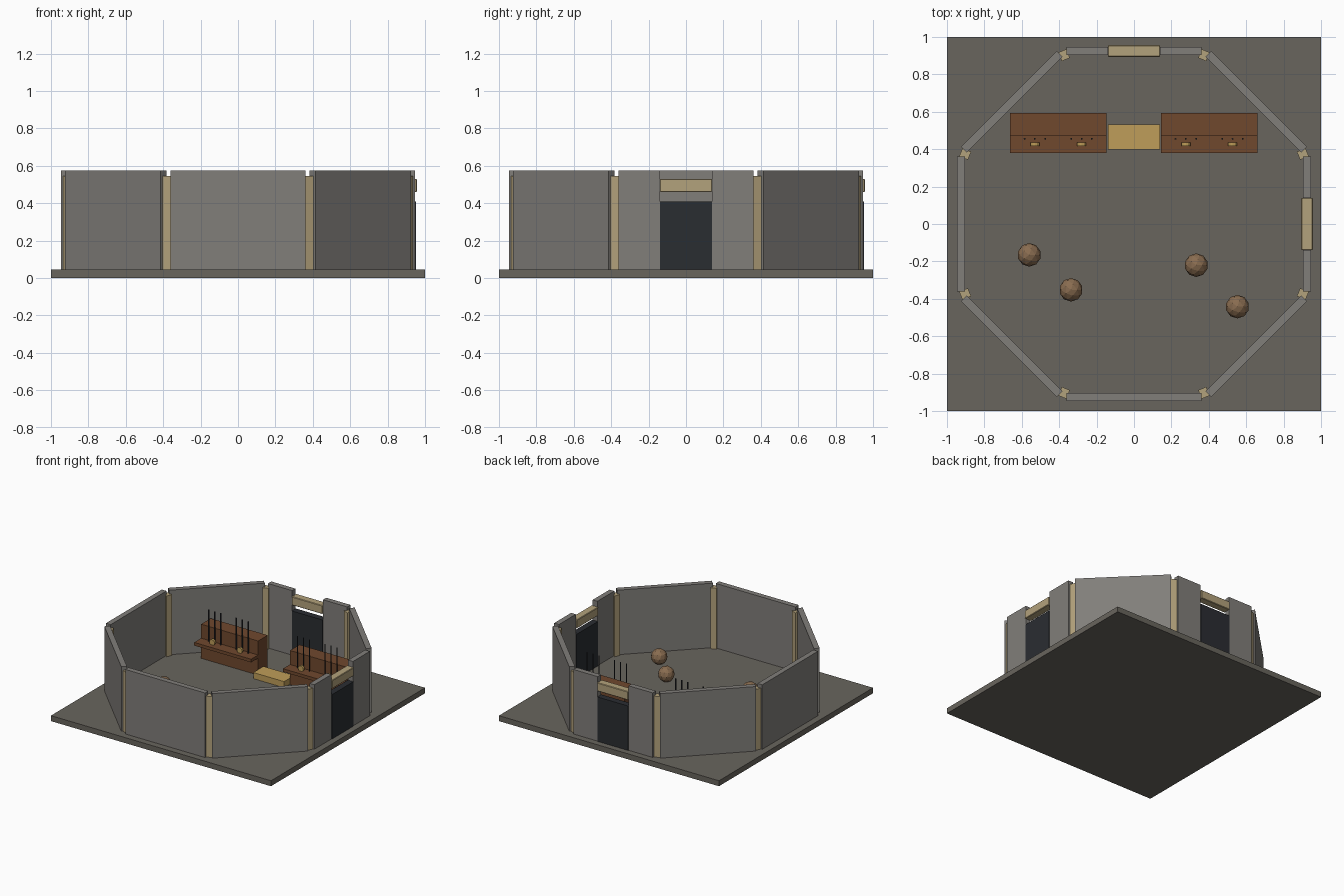
import bpy
from math import sin, cos, pi, radians

if "Cube" in bpy.data.objects:
    bpy.data.objects.remove(bpy.data.objects["Cube"])


def material(name, rgb):
    m = bpy.data.materials.new(name)
    m.diffuse_color = (*rgb, 1)
    m.use_nodes = True
    m.node_tree.nodes["Principled BSDF"].inputs["Base Color"].default_value = m.diffuse_color
    return m


STONE = material("stone", (0.22, 0.21, 0.195))
FLOOR = material("floor_stone", (0.14, 0.13, 0.11))
TAN = material("tan", (0.45, 0.36, 0.20))
DARK = material("dark", (0.023, 0.026, 0.031))
WOOD = material("wood", (0.16, 0.065, 0.027))
GOLD = material("gold", (0.52, 0.34, 0.10))
CLAY = material("clay", (0.25, 0.15, 0.08))

BASE = 0.045   # floor top
TOP = 0.575    # wall top
R = 0.925      # distance from centre to wall middle


def finish(name, mat):
    ob = bpy.context.object
    ob.name = name
    ob.data.materials.append(mat)
    return ob


def box(name, mat, loc, size, rot=0, bevel=0):
    bpy.ops.mesh.primitive_cube_add(size=1, location=loc, rotation=(0, 0, rot))
    ob = finish(name, mat)
    ob.scale = size
    bpy.ops.object.transform_apply(location=False, rotation=False, scale=True)
    if bevel:
        mod = ob.modifiers.new("bevel", 'BEVEL')
        mod.width = bevel
        mod.segments = 1
    return ob


def on_wall(name, mat, angle, along, z0, z1, width, depth, bevel=0):
    """Box on the octagon side facing the given angle, shifted along that side."""
    x = R * cos(angle) - along * sin(angle)
    y = R * sin(angle) + along * cos(angle)
    return box(name, mat, (x, y, (z0 + z1) / 2), (depth, width, z1 - z0), angle, bevel)


# floor slab
box("floor", FLOOR, (0, 0, BASE / 2), (2, 2, BASE))

# eight walls, with doorways on the right and back sides
for i in range(8):
    a = i * pi / 4
    if i in (0, 2):
        for s in (-1, 1):
            on_wall("door_side_wall", STONE, a, s * 0.25, BASE, TOP, 0.22, 0.043)
        on_wall("door_panel", DARK, a, 0, BASE, 0.41, 0.28, 0.052)
        on_wall("door_lintel", TAN, a, 0, 0.46, 0.53, 0.28, 0.062, 0.004)
    else:
        on_wall("wall", STONE, a, 0, BASE, TOP, 0.724, 0.043)
    # corner post
    c = a + radians(22.5)
    box("corner_post", TAN, (0.977 * cos(c), 0.977 * sin(c), (BASE + 0.545) / 2),
        (0.05, 0.046, 0.545 - BASE), c)

# two cabinets with a shelf, knobs and upright rods
for cx in (-0.405, 0.402):
    box("cabinet", WOOD, (cx, 0.532, 0.185), (0.517, 0.125, 0.28))
    box("cabinet_shelf", WOOD, (cx, 0.427, 0.197), (0.517, 0.096, 0.026))
    for gx in (cx - 0.125, cx + 0.125):
        bpy.ops.mesh.primitive_cylinder_add(vertices=12, radius=0.024, depth=0.018,
                                            location=(gx, 0.427, 0.23),
                                            rotation=(pi / 2, 0, 0))
        finish("shelf_disc", GOLD)
        for dx in (-0.055, 0, 0.055):
            bpy.ops.mesh.primitive_cylinder_add(vertices=8, radius=0.005, depth=0.26,
                                                location=(gx + dx, 0.455, 0.34))
            finish("rod", DARK)

# low step between the cabinets
box("step", GOLD, (0, 0.465, 0.07), (0.28, 0.132, 0.05))

# faceted boulders
for x, y in ((-0.56, -0.165), (-0.337, -0.352), (0.333, -0.22), (0.553, -0.442)):
    bpy.ops.mesh.primitive_ico_sphere_add(subdivisions=2, radius=0.063,
                                          location=(x, y, 0.1))
    finish("boulder", CLAY)
